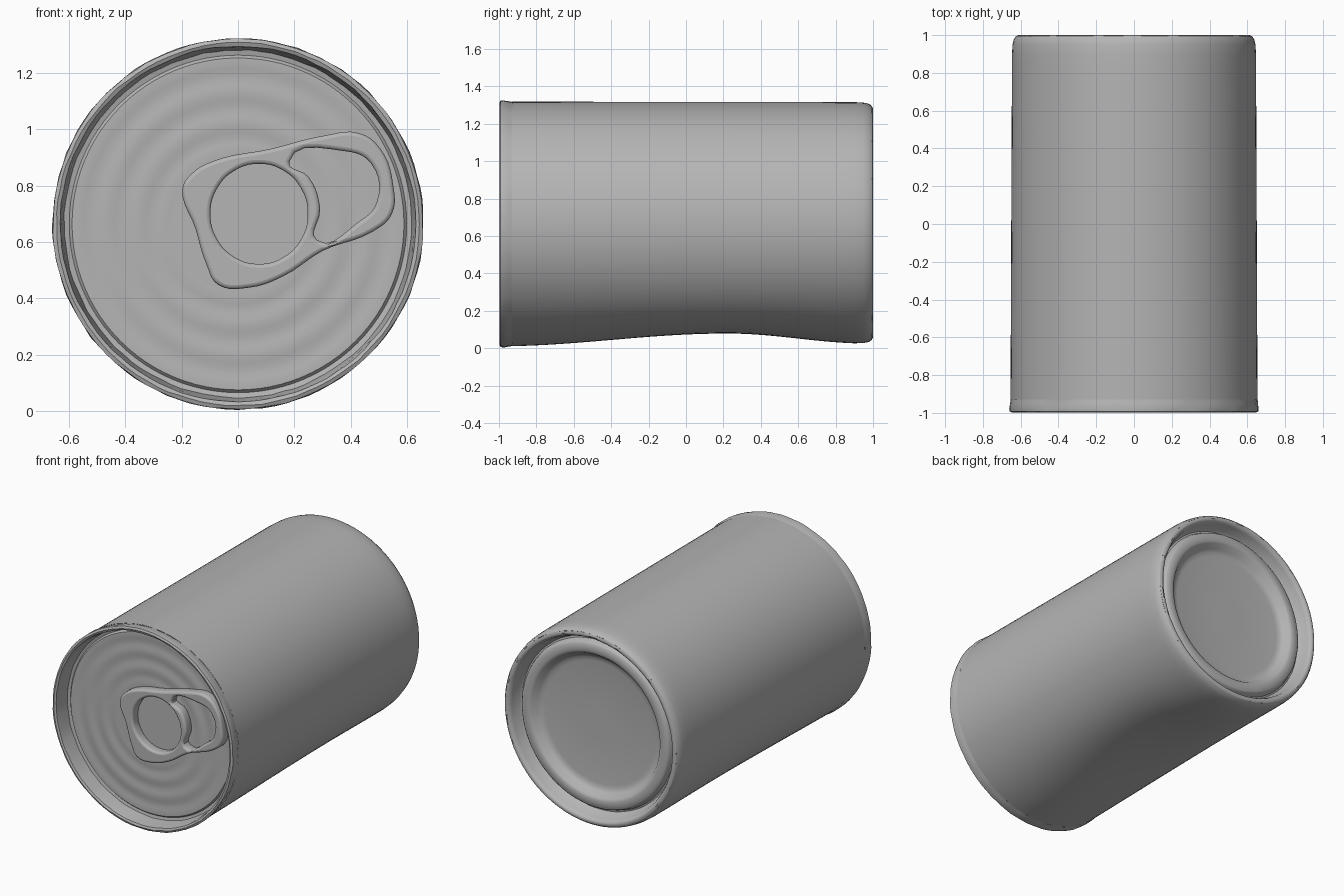
import bpy, bmesh, math, random
from mathutils import Vector

random.seed(4)
cube = bpy.data.objects.get("Cube")
if cube:
    bpy.data.objects.remove(cube, do_unlink=True)

SEGMENTS = 96
AXIS_Z = 0.664

metal = bpy.data.materials.new("grey metal")
metal.use_nodes = True
colour = (0.46, 0.46, 0.46, 1)
metal.diffuse_color = colour
metal.node_tree.nodes["Principled BSDF"].inputs["Base Color"].default_value = colour


def smooth(obj, degrees=35):
    bpy.ops.object.select_all(action="DESELECT")
    obj.select_set(True)
    bpy.context.view_layer.objects.active = obj
    bpy.ops.object.shade_smooth_by_angle(angle=math.radians(degrees))


def dent_depth(y, angle):
    """Soft dent on the underside; angle is measured from straight down."""
    reach = 1.2 if y < 0.2 else 0.8
    t = min(abs(y - 0.2) / reach, 1)
    along = 0.5 + 0.5 * math.cos(math.pi * t)
    return 0.06 * along * math.exp(-(angle / 0.5) ** 2)


def lathe(name, profile, wobble=0.0, dented=False):
    """Spin (radius, y) points about the can's long axis."""
    bm = bmesh.new()
    rings = []
    for radius, y in profile:
        ring = []
        for i in range(SEGMENTS):
            angle = 2 * math.pi * i / SEGMENTS - math.pi
            r = radius + random.uniform(-wobble, wobble)
            if dented:
                r -= dent_depth(y, angle)
            lift = 0.003 * (y + 1)
            ring.append(bm.verts.new((r * math.sin(angle), y,
                                      AXIS_Z + lift - r * math.cos(angle))))
        rings.append(ring)
    for a, b in zip(rings, rings[1:]):
        for i in range(SEGMENTS):
            j = (i + 1) % SEGMENTS
            bm.faces.new((a[i], a[j], b[j], b[i]))
    # Close a profile that ends at a flat panel
    if profile[-1][0] < 0.5:
        bm.faces.new(rings[-1])
    bmesh.ops.recalc_face_normals(bm, faces=bm.faces)
    mesh = bpy.data.meshes.new(name)
    bm.to_mesh(mesh)
    bm.free()
    obj = bpy.data.objects.new(name, mesh)
    bpy.context.collection.objects.link(obj)
    mesh.materials.append(metal)
    return obj


# Side wall, with a shallow dent underneath
wall = [(0.654 - 0.008 * (k / 30), -0.93 + 1.83 * k / 30) for k in range(31)]
wall += [(0.643, 0.95), (0.636, 0.98), (0.625, 0.994)]
smooth(lathe("can_body", wall, dented=True))

# Seamed front rim
rim = [(0.653, -0.93), (0.656, -0.95), (0.660, -0.975), (0.658, -0.992),
       (0.645, -0.998), (0.632, -0.992), (0.628, -0.97), (0.618, -0.895)]
smooth(lathe("front_rim", rim, wobble=0.002))

# Front lid with faint concentric ripples
lid = [(0.620, -0.895), (0.600, -0.890)]
for k in range(30):
    r = 0.59 - 0.019 * k
    ripple = 0.0025 * math.sin(r * 2 * math.pi / 0.11) if r > 0.25 else 0
    lid.append((r, -0.9 - ripple))
smooth(lathe("front_lid", lid))

# Back rim, then a groove, a raised ring and a sunken centre panel
back = [(0.625, 0.994), (0.612, 1.0), (0.598, 0.995), (0.587, 0.975),
        (0.574, 0.915), (0.563, 0.905), (0.552, 0.908), (0.540, 0.940),
        (0.530, 0.949), (0.485, 0.949), (0.470, 0.943), (0.445, 0.908),
        (0.425, 0.897), (0.400, 0.893), (0.1, 0.893)]
smooth(lathe("ringed_base", back, wobble=0.001), 45)

# Pull tab: rounded outline with a round hole and a grip hole
outline = [(-0.195, 0.79), (-0.165, 0.84), (-0.09, 0.885), (0.12, 0.93),
           (0.30, 0.975), (0.43, 0.985), (0.505, 0.93), (0.55, 0.80),
           (0.545, 0.70), (0.48, 0.64), (0.30, 0.57), (0.16, 0.48),
           (0.04, 0.44), (-0.07, 0.45), (-0.11, 0.52), (-0.15, 0.65)]
grip_hole = [(0.18, 0.885), (0.38, 0.925), (0.475, 0.88), (0.495, 0.74),
             (0.43, 0.67), (0.28, 0.605), (0.29, 0.72), (0.25, 0.83)]
round_hole = [(0.075 + 0.175 * math.cos(t * math.pi / 6),
               0.70 + 0.18 * math.sin(t * math.pi / 6)) for t in range(12)]

curve = bpy.data.curves.new("pull_tab", "CURVE")
curve.dimensions = "2D"
curve.fill_mode = "BOTH"
curve.resolution_u = 5
curve.extrude = 0.02
curve.bevel_depth = 0.014
curve.bevel_resolution = 2
curve.offset = -0.012
for points in (outline, grip_hole, round_hole):
    spline = curve.splines.new("BEZIER")
    spline.bezier_points.add(len(points) - 1)
    spline.use_cyclic_u = True
    for bez, (x, z) in zip(spline.bezier_points, points):
        bez.co = Vector((x, z, 0))
        bez.handle_left_type = bez.handle_right_type = "AUTO"
curve.materials.append(metal)
tab = bpy.data.objects.new("pull_tab", curve)
bpy.context.collection.objects.link(tab)
tab.location = (0, -0.925, 0)
tab.rotation_euler = (math.pi / 2, 0, 0)
bpy.ops.object.select_all(action="DESELECT")
tab.select_set(True)
bpy.context.view_layer.objects.active = tab
bpy.ops.object.convert(target="MESH")
smooth(bpy.context.view_layer.objects.active)
